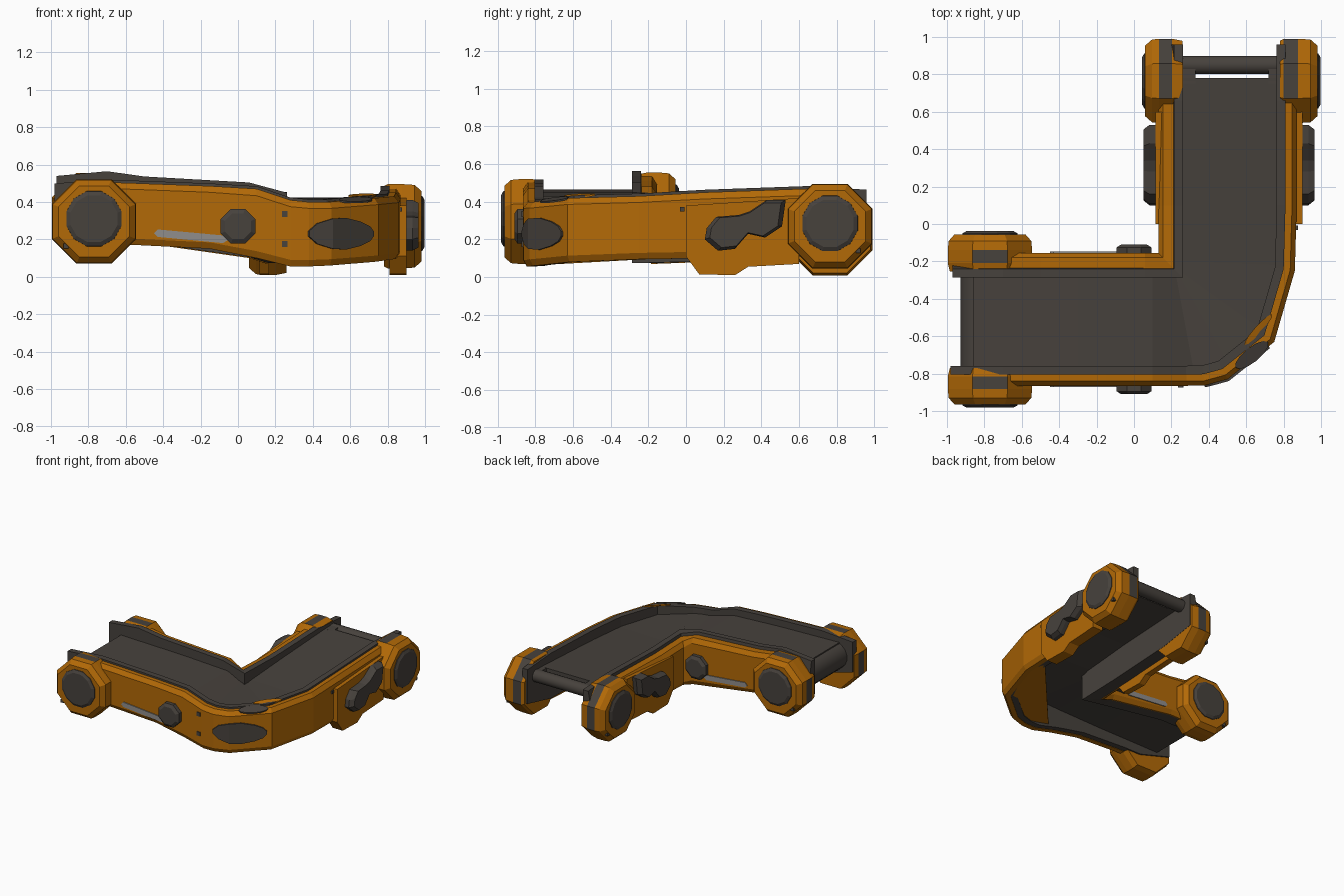
import bpy, bmesh
from math import sin, cos, pi, radians
from mathutils import Vector

if "Cube" in bpy.data.objects:
    bpy.data.objects.remove(bpy.data.objects["Cube"])


def material(name, rgb):
    m = bpy.data.materials.new(name)
    m.use_nodes = True
    m.diffuse_color = (*rgb, 1)
    m.node_tree.nodes["Principled BSDF"].inputs["Base Color"].default_value = (*rgb, 1)
    return m


ORANGE = material("orange paint", (0.45, 0.142, 0.002))
GRAY = material("dark rubber gray", (0.063, 0.054, 0.046))
LIGHT = material("light gray strip", (0.28, 0.27, 0.26))


def loft(name, rings, mats, rule=None, smooth=False):
    """Skin a list of equal point rings, cap both ends, colour faces by rule."""
    bm = bmesh.new()
    loops = [[bm.verts.new(p) for p in ring] for ring in rings]
    for a, b in zip(loops, loops[1:]):
        for i in range(len(a)):
            j = (i + 1) % len(a)
            bm.faces.new((a[i], a[j], b[j], b[i]))
    bm.faces.new(loops[0])
    bm.faces.new(loops[-1])
    bmesh.ops.recalc_face_normals(bm, faces=bm.faces)
    bm.normal_update()
    if rule:
        for f in bm.faces:
            f.material_index = rule(f)
    mesh = bpy.data.meshes.new(name)
    bm.to_mesh(mesh)
    bm.free()
    for m in mats:
        mesh.materials.append(m)
    ob = bpy.data.objects.new(name, mesh)
    bpy.context.collection.objects.link(ob)
    if smooth:
        bpy.ops.object.select_all(action="DESELECT")
        bpy.context.view_layer.objects.active = ob
        ob.select_set(True)
        bpy.ops.object.shade_smooth_by_angle(angle=radians(40))
    return ob


def on_axis(axis, u, v, w):
    return (u, w, v) if axis == "y" else (w, u, v)


def round_ring(axis, u, v, w, r, n):
    return [on_axis(axis, u + r * cos(2 * pi * (i + .5) / n),
                    v + r * sin(2 * pi * (i + .5) / n), w) for i in range(n)]


def prism(name, axis, pts, w0, w1, mat):
    return loft(name, [[on_axis(axis, u, v, w) for u, v in pts] for w in (w0, w1)], [mat])


def sweep(name, path, section, side, mat, raise_top=0):
    """Sweep a (inset, height fraction) section along stations x, y, bottom, top."""
    pts = [Vector(p[:2]) for p in path]
    rings = []
    for i, (x, y, lo, hi) in enumerate(path):
        d0 = (pts[i] - pts[max(i - 1, 0)]).normalized()
        d1 = (pts[min(i + 1, len(pts) - 1)] - pts[i]).normalized()
        d = (d0 + d1).normalized()
        ref = d1 if d1.length else d0
        n = Vector((-d.y, d.x)) * side / max(d.dot(ref), .5)
        rings.append([(x + n.x * o, y + n.y * o, lo + (hi + raise_top - lo) * h)
                      for o, h in section])
    return loft(name, rings, [mat])


# Side rails, ending inside the housings, with longer dark inner guards
outer = [(-.7, -.865, .17, .505), (-.55, -.865, .17, .50), (-.15, -.865, .15, .485),
         (.1, -.865, .1, .47), (.28, -.865, .055, .41), (.38, -.863, .055, .40),
         (.5, -.83, .06, .40), (.75, -.63, .08, .42), (.86, -.25, .095, .43),
         (.87, .1, .1, .45), (.87, .66, .11, .47)]
inner = [(-.7, -.155, .18, .54), (-.5, -.155, .18, .512), (.06, -.155, .1, .48),
         (.13, -.155, .07, .425), (.13, .1, .08, .415), (.13, .66, .11, .43)]
ends = {"outer": ((-.98, -.865, .25, .485), (.87, .96, .18, .45)),
        "inner": ((-.97, -.155, .25, .515), (.13, .96, .16, .41))}
for label, path, side, t, foot, lift in (("outer", outer, 1, .06, .06, .014),
                                         ("inner", inner, -1, .085, .03, .024)):
    sweep(label + "_rail", path,
          [(.02, 0), (0, .1), (0, .9), (.025, 1), (t, 1), (foot, 0)], side, ORANGE)
    first, last = ends[label]
    sweep(label + "_guard", [first] + path + [last],
          [(foot, .01), (t, 1), (t + .047, 1), (t + .047, .01)], side, GRAY, lift)

# Gusset under the bend
gusset = [(.12, -.84, .1), (.3, -.84, .06), (.42, -.83, .06), (.73, -.61, .085),
          (.84, -.25, .1), (.84, -.03, .105)]
loft("bend_gusset", [[(x, y, z + h) for x, y, z in gusset] for h in (0, .02)], [ORANGE])

# Belt: inner edge, outer edge, top height, thickness
belt = [((-.86, -.25), (-.86, -.79), .465, .22), ((-.3, -.25), (-.3, -.79), .45, .2),
        ((.1, -.25), (.1, -.79), .43, .17), ((.22, -.25), (.32, -.79), .37, .1),
        ((.225, -.245), (.5, -.74), .36, .09), ((.23, -.24), (.69, -.57), .36, .08),
        ((.235, -.2), (.78, -.22), .365, .07), ((.24, .2), (.79, .2), .39, .06),
        ((.24, .78), (.79, .78), .42, .06)]
loft("belt", [[(*a, z), (*b, z), (*b, z - t), (*a, z - t)] for a, b, z, t in belt], [GRAY])


def roller(name, axis, u, v, r, w0, w1):
    loft(name, [round_ring(axis, u, v, w, r, 16) for w in (w0, w1)], [GRAY], smooth=True)


roller("belt_end_drum", "y", -.82, .355, .11, -.79, -.25)
roller("end_roller", "x", .85, .375, .05, .24, .79)
for label, a, b in (("right", .24, .33), ("left", .72, .79)):
    prism(label + "_slot_cheek", "x", [(.75, .36), (.85, .36), (.85, .42), (.75, .419)], a, b, GRAY)


def housing(name, axis, u, v, w0, w1, end, wrap, band=(.045, .112)):
    """Eight-sided drive housing with a dark band, side disc and bolt."""
    k = (w1 - w0) / .2
    lo, hi = band
    steps = [(0, .95), (lo, 1), (hi, 1), (.16, .98), (.195, .84)]
    rings = [round_ring(axis, u, v, w0 + k * s, .244 * r, 8) for s, r in steps]
    a, b = 1 if axis == "y" else 0, 0 if axis == "y" else 1

    def rule(f):
        s = (f.calc_center_median()[a] - w0) / k
        n = f.normal
        facing = n.z > .9 or (n[b] * end > wrap and n.z > -.2)
        return int(lo < s < hi and facing)
    loft(name, rings, [ORANGE, GRAY], rule)
    loft(name + "_disc", [round_ring(axis, u, v + .015, w0 + k * s, r, 12)
                          for s, r in ((.18, .154), (.2, .152), (.212, .13))], [GRAY])
    loft(name + "_bolt", [round_ring(axis, u + .15 * end, v - .13, w0 + k * s, .018, 4)
                          for s in (.17, .193)], [GRAY])


housing("front_housing", "y", -.77, .295, -.77, -.97, -1, .9)
housing("rear_housing", "y", -.77, .33, -.255, -.05, -1, .9)
housing("left_end_housing", "x", .765, .27, .78, .985, 1, .6, (.02, .094))
housing("right_end_housing", "x", .765, .235, .26, .055, 1, .6, (.055, .122))

# Motor fairings and two-lobed covers on the second arm
fairing = [(0, .11), (.07, .015), (.26, .01), (.33, .055), (.6, .07), (.6, .42), (0, .38)]
cover = [(.1, .2), (.17, .14), (.26, .15), (.33, .23), (.42, .21), (.51, .27), (.53, .41),
         (.43, .41), (.34, .35), (.28, .33), (.16, .32), (.11, .26)]
for label, base, face, out in (("left", .81, .9, .965), ("right", .165, .115, .05)):
    prism(label + "_fairing", "x", fairing, base, face, ORANGE)
    mid = Vector((.32, .28))
    rings = []
    for w, s in ((face, 1), ((face + out) / 2, 1), (out, .88)):
        pts = [mid + (Vector(p) - mid) * s for p in cover]
        rings.append([on_axis("x", p.x, p.y, w) for p in pts])
    loft(label + "_cover", rings, [GRAY])

# Knobs, light strips and bolts on the first arm
strip = [(-.43, .213), (-.08, .18), (-.05, .198), (-.07, .22), (-.43, .253), (-.45, .232)]
for label, face, s in (("front", -.865, -1), ("rear", -.155, 1)):
    loft(label + "_knob", [round_ring("y", 0, .27, face + s * d, r, 8)
                           for d, r in ((-.01, .1), (.03, .1), (.045, .075))], [GRAY])
    prism(label + "_light_strip", "y", strip, face - s * .002, face + s * .007, LIGHT)
for i, z in enumerate((.175, .335)):
    loft(f"front_bolt_{i + 1}", [round_ring("y", .25, z, w, .022, 4)
                                 for w in (-.86, -.873)], [GRAY])
loft("side_bolt", [round_ring("x", -.02, .36, w, .016, 4) for w in (.85, .878)], [GRAY])

# Oval pad wrapped around the outside of the bend
along = Vector((.33, .23, 0)).normalized()
out = Vector((along.y, -along.x, 0))
pad = [(.375, -.863, .015), (.42, -.852, .055), (.5, -.83, .08), (.57, -.774, .085),
       (.65, -.71, .065), (.7, -.67, .04), (.72, -.654, .012)]
loft("corner_pad", [[Vector((x, y, .23 + h * s)) + out * d
                     for s, d in ((1, -.01), (1, .012), (-1, .012), (-1, -.01))]
                    for x, y, h in pad], [GRAY])


# Dark patch on the rim of the bend and an orange sliver inside it
def rim_patch(name, centre, direction, length, width, mat):
    d = Vector(direction).normalized()
    n = Vector((-d.y, d.x, .3))
    loft(name, [[Vector(centre) + d * length * cos(a) + n * width * sin(a) + Vector((0, 0, h))
                 for a in (2 * pi * i / 12 for i in range(12))] for h in (-.003, .006)], [mat])


rim_patch("rim_patch", (.63, -.70, .409), (.25, .2, .015), .11, .04, GRAY)
rim_patch("rim_sliver", (.665, -.565, .432), (.2, .22, .01), .11, .02, ORANGE)
